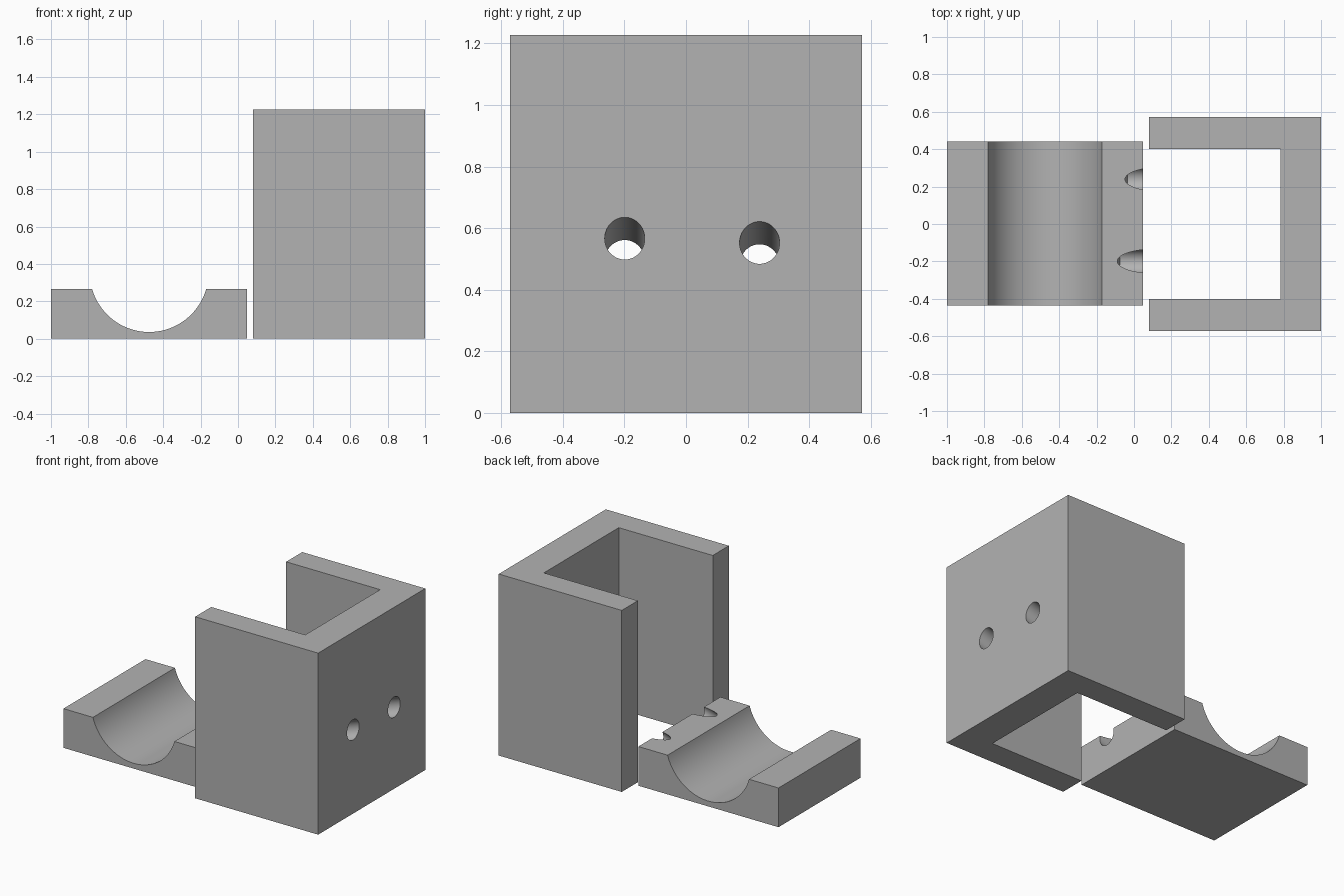
import bpy
import bmesh
from math import asin, sin, cos, pi, radians
from mathutils import Vector

cube = bpy.data.objects.get("Cube")
if cube:
    bpy.data.objects.remove(cube, do_unlink=True)

gray = bpy.data.materials.new("light_gray")
gray.use_nodes = True
gray.diffuse_color = (0.448, 0.448, 0.448, 1)
gray.node_tree.nodes["Principled BSDF"].inputs["Base Color"].default_value = gray.diffuse_color


def make_object(name, bm):
    bmesh.ops.recalc_face_normals(bm, faces=bm.faces)
    mesh = bpy.data.meshes.new(name)
    bm.to_mesh(mesh)
    bm.free()
    mesh.materials.append(gray)
    obj = bpy.data.objects.new(name, mesh)
    bpy.context.collection.objects.link(obj)
    return obj


def extrude_profile(name, points, offset):
    """Closed prism from a planar outline."""
    bm = bmesh.new()
    face = bm.faces.new([bm.verts.new(p) for p in points])
    new = bmesh.ops.extrude_face_region(bm, geom=[face], use_keep_orig=True)["geom"]
    verts = [g for g in new if isinstance(g, bmesh.types.BMVert)]
    bmesh.ops.translate(bm, verts=verts, vec=offset)
    return make_object(name, bm)


def rod(name, start, end, radius):
    """Cylinder between two points."""
    start, end = Vector(start), Vector(end)
    axis = end - start
    bm = bmesh.new()
    bmesh.ops.create_cone(bm, cap_ends=True, segments=64, radius1=radius,
                          radius2=radius, depth=axis.length)
    turn = axis.to_track_quat("Z", "Y").to_matrix().to_4x4()
    bmesh.ops.transform(bm, matrix=turn, verts=bm.verts)
    bmesh.ops.translate(bm, verts=bm.verts, vec=(start + end) / 2)
    return make_object(name, bm)


# U-shaped upright housing, open toward the cradle
left, right, inner = 0.08, 1.0, 0.783
back, wall, height = 0.572, 0.172, 1.227
outline = [(left, -back), (right, -back), (right, back), (left, back),
           (left, back - wall), (inner, back - wall),
           (inner, wall - back), (left, wall - back)]
housing = extrude_profile("housing", [(x, y, 0) for x, y in outline], (0, 0, height))

# Cradle block with a round trough
x0, x1, top = -1.0, 0.048, 0.265
cx, cz, r = -0.475, 0.353, 0.317
half = asin((cz - top) / r)
steps = 64
arc = []
for i in range(steps + 1):
    a = pi + half + (pi - 2 * half) * i / steps
    arc.append((cx + r * cos(a), cz + r * sin(a)))
section = [(x0, 0), (x0, top)] + arc + [(x1, top), (x1, 0)]
cradle = extrude_profile("cradle", [(x, -0.436, z) for x, z in section], (0, 0.876, 0))

# Two slanted blind screw holes running through the housing into the cradle
slope = 0.34
for y, shift in ((-0.199, 0), (0.239, 0.041)):
    end_x, end_z = -0.096 + shift, 0.194
    start_x = 1.3
    drill = rod("screw_hole_cutter", (start_x, y, end_z + slope * (start_x - end_x)),
                (end_x, y, end_z), 0.065)
    drill.hide_render = True
    for part in (housing, cradle):
        cut = part.modifiers.new("screw_hole", "BOOLEAN")
        cut.operation = "DIFFERENCE"
        cut.solver = "EXACT"
        cut.object = drill
        bpy.context.view_layer.update()
        with bpy.context.temp_override(object=part, active_object=part):
            bpy.ops.object.modifier_apply(modifier=cut.name)
    bpy.data.objects.remove(drill, do_unlink=True)

# Smooth the round surfaces, keep the edges crisp
for part in (housing, cradle):
    bpy.ops.object.select_all(action="DESELECT")
    part.select_set(True)
    bpy.context.view_layer.objects.active = part
    bpy.ops.object.shade_smooth_by_angle(angle=radians(25))
